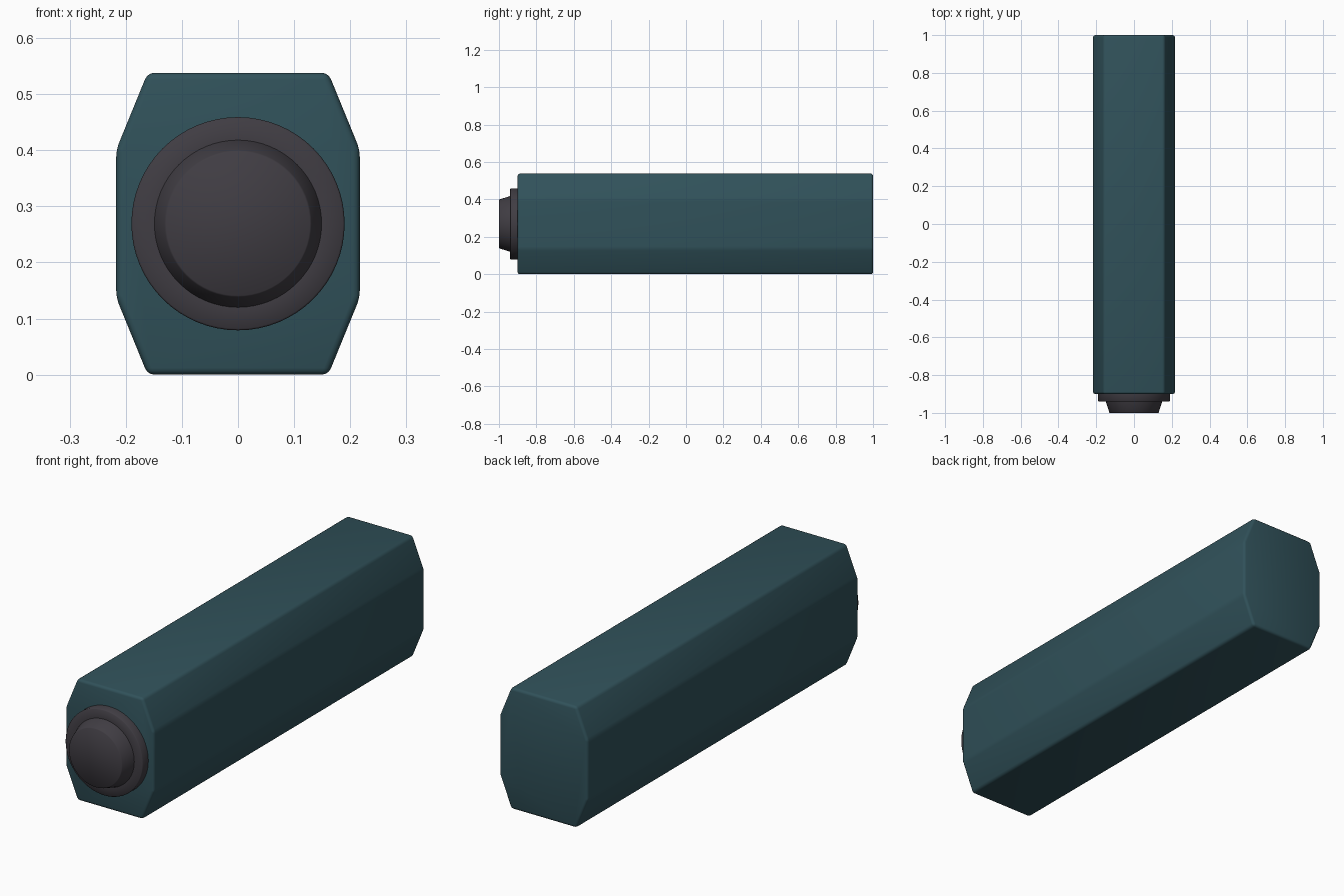
import bpy, bmesh, math

if "Cube" in bpy.data.objects:
    bpy.data.objects.remove(bpy.data.objects["Cube"])

def material(name, color):
    m = bpy.data.materials.new(name)
    m.diffuse_color = (*color, 1)
    m.use_nodes = True
    m.node_tree.nodes["Principled BSDF"].inputs["Base Color"].default_value = m.diffuse_color
    return m

teal = material("dark teal", (0.030, 0.083, 0.102))
charcoal = material("charcoal", (0.051, 0.046, 0.056))
CZ = 0.269  # height of the centre axis

def finish(name, bm, mat, angle):
    bmesh.ops.recalc_face_normals(bm, faces=bm.faces)
    me = bpy.data.meshes.new(name)
    bm.to_mesh(me)
    bm.free()
    me.materials.append(mat)
    ob = bpy.data.objects.new(name, me)
    bpy.context.collection.objects.link(ob)
    bpy.ops.object.select_all(action='DESELECT')
    ob.select_set(True)
    bpy.context.view_layer.objects.active = ob
    bpy.ops.object.shade_smooth_by_angle(angle=math.radians(angle))
    return ob

# Body: eight-sided profile extruded along y, with softened edges
quarter = [(0.217, 0.132), (0.161, 0.269)]
right = [(x, -z) for x, z in reversed(quarter)] + quarter
profile = right + [(-x, -z) for x, z in right]
bm = bmesh.new()
face = bm.faces.new([bm.verts.new((x, -0.9, CZ + z)) for x, z in profile])
ext = bmesh.ops.extrude_face_region(bm, geom=[face])
bmesh.ops.translate(bm, vec=(0, 1.9, 0),
                    verts=[g for g in ext["geom"] if isinstance(g, bmesh.types.BMVert)])
bmesh.ops.recalc_face_normals(bm, faces=bm.faces)
bmesh.ops.bevel(bm, geom=bm.edges[:], offset=0.012, segments=3,
                profile=0.5, affect='EDGES', clamp_overlap=True)
finish("body", bm, teal, 40)

# Button: flanged disc and tapered cap, turned around the y axis
outline = [(0.19, -0.89), (0.19, -0.937), (0.187, -0.94),
           (0.149, -0.94), (0.131, -0.997), (0.128, -1.0)]
bm = bmesh.new()
N = 64
rings = [[bm.verts.new((r * math.cos(2 * math.pi * i / N), y,
                        CZ + r * math.sin(2 * math.pi * i / N))) for i in range(N)]
         for r, y in outline]
for a, b in zip(rings, rings[1:]):
    for i in range(N):
        j = (i + 1) % N
        bm.faces.new((a[i], a[j], b[j], b[i]))
for ring in (rings[0], rings[-1]):
    bm.faces.new(ring)
finish("end_button", bm, charcoal, 50)
